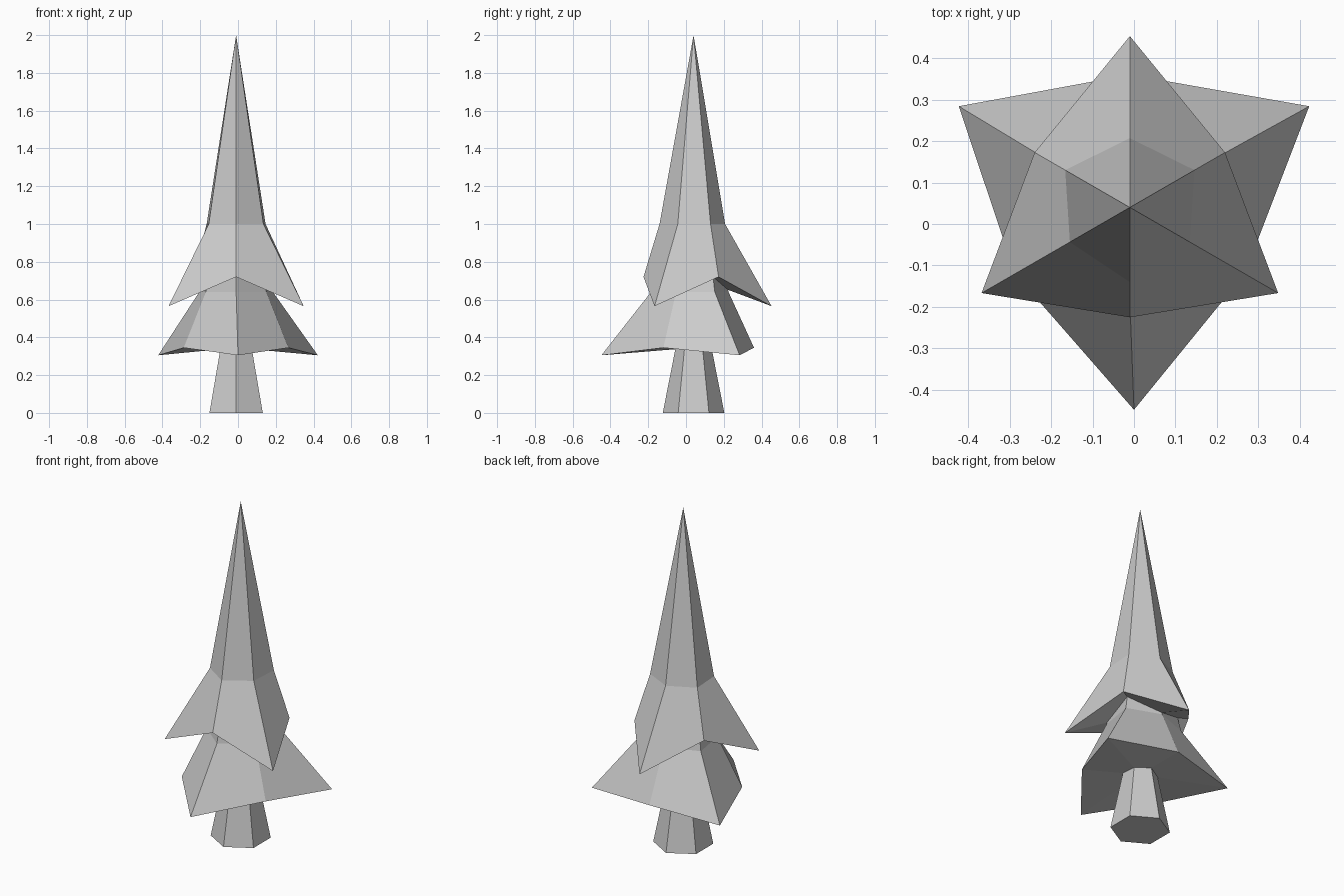
import bpy, bmesh
from math import cos, sin, radians

cube = bpy.data.objects.get("Cube")
if cube:
    bpy.data.objects.remove(cube)

grey = bpy.data.materials.new("plain grey")
grey.use_nodes = True
colour = (0.6, 0.6, 0.6, 1)
grey.diffuse_color = colour
grey.node_tree.nodes["Principled BSDF"].inputs["Base Color"].default_value = colour

CX, CY = -0.01, 0.04


def star(bm, start, point_r, notch_r, point_z, notch_z, point_x=CX):
    """Six-cornered ring alternating points and notches."""
    ring = []
    for i in range(6):
        a = radians(start + 60 * i)
        r, z, x = ((notch_r, notch_z, CX) if i % 2
                   else (point_r, point_z, point_x))
        ring.append(bm.verts.new((x + r * cos(a), CY + r * sin(a), z)))
    return ring


def fan(bm, ring, tip):
    for i in range(6):
        bm.faces.new((ring[i], ring[(i + 1) % 6], tip))


def bridge(bm, low, high):
    for i in range(6):
        j = (i + 1) % 6
        bm.faces.new((low[i], low[j], high[j], high[i]))


def finish(bm, name):
    bmesh.ops.recalc_face_normals(bm, faces=bm.faces)
    mesh = bpy.data.meshes.new(name)
    bm.to_mesh(mesh)
    bm.free()
    mesh.materials.append(grey)
    bpy.context.collection.objects.link(bpy.data.objects.new(name, mesh))


def tier(name, start, skirt, neck, apex_z, under_z):
    """Flared skirt, narrow neck and long pointed top."""
    bm = bmesh.new()
    low, high = star(bm, start, *skirt), star(bm, start, *neck)
    bridge(bm, low, high)
    fan(bm, high, bm.verts.new((CX, CY, apex_z)))
    fan(bm, low, bm.verts.new((CX, CY, under_z)))
    finish(bm, name)


# Tapered six-sided trunk
bm = bmesh.new()
base = star(bm, 90, 0.163, 0.163, 0, 0)
top = star(bm, 90, 0.092, 0.092, 0.36, 0.36)
bridge(bm, base, top)
bm.faces.new(base)
bm.faces.new(top)
finish(bm, "trunk")

# Two tiers of foliage, turned half a star apart
tier("lower_foliage", -90, (0.488, 0.32, 0.305, 0.345, 0),
     (0.225, 0.185, 0.64, 0.64), 1.6, 0.345)
tier("upper_foliage", 90, (0.413, 0.265, 0.565, 0.72),
     (0.167, 0.18, 1.0, 1.0), 2.0, 0.72)
